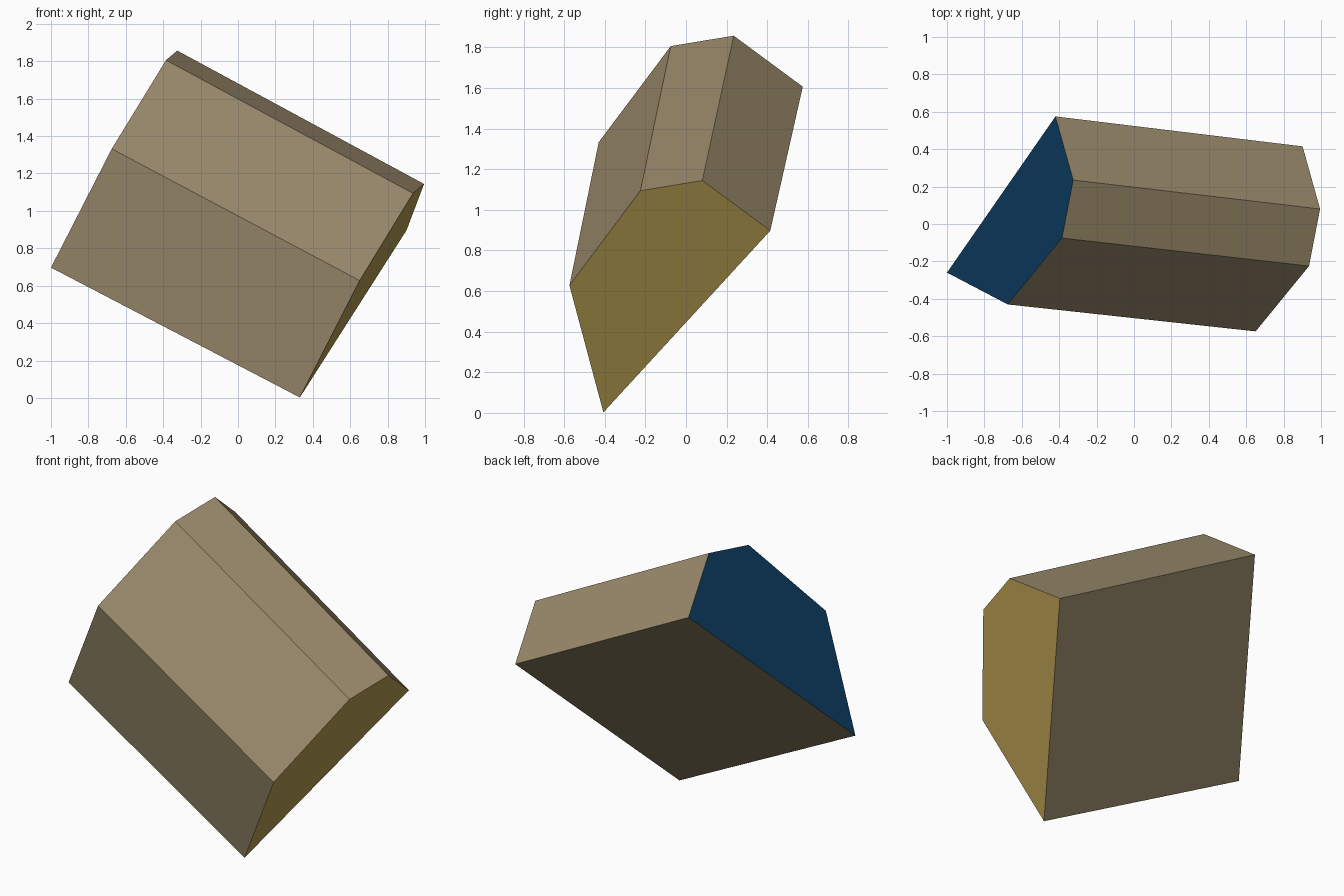
import bpy, bmesh
from mathutils import Vector

if "Cube" in bpy.data.objects:
    bpy.data.objects.remove(bpy.data.objects["Cube"])


def material(name, rgb):
    m = bpy.data.materials.new(name)
    m.diffuse_color = (*rgb, 1.0)
    m.use_nodes = True
    m.node_tree.nodes["Principled BSDF"].inputs["Base Color"].default_value = m.diffuse_color
    return m


# Five-sided end profile of the tilted block
profile = [Vector(p) for p in (
    (-1.0, -0.26, 0.697), (-0.675, -0.43, 1.332), (-0.385, -0.075, 1.806),
    (-0.325, 0.235, 1.857), (-0.42, 0.575, 1.606))]
axis = Vector((1.3236, -0.151, -0.7066))
taper = 0.984

# Sweep the profile along the axis, with a slight taper
centre = sum(profile, Vector()) / len(profile)
bm = bmesh.new()
start = [bm.verts.new(p) for p in profile]
end = [bm.verts.new(centre + axis + (p - centre) * taper) for p in profile]
n = len(profile)
for i in range(n):
    j = (i + 1) % n
    bm.faces.new((start[i], start[j], end[j], end[i]))
bm.faces.new(start)
bm.faces.new(end)
bmesh.ops.recalc_face_normals(bm, faces=bm.faces)

# Brown sides, blue left end, ochre right end
for f in bm.faces:
    d = f.normal.dot(axis.normalized())
    f.material_index = 1 if d < -0.7 else 2 if d > 0.7 else 0

mesh = bpy.data.meshes.new("tilted_block")
bm.to_mesh(mesh)
bm.free()
for m in (material("brown", (0.328, 0.258, 0.150)),
          material("dark blue", (0.004, 0.050, 0.127)),
          material("ochre", (0.456, 0.328, 0.080))):
    mesh.materials.append(m)
bpy.context.collection.objects.link(bpy.data.objects.new("tilted_block", mesh))
